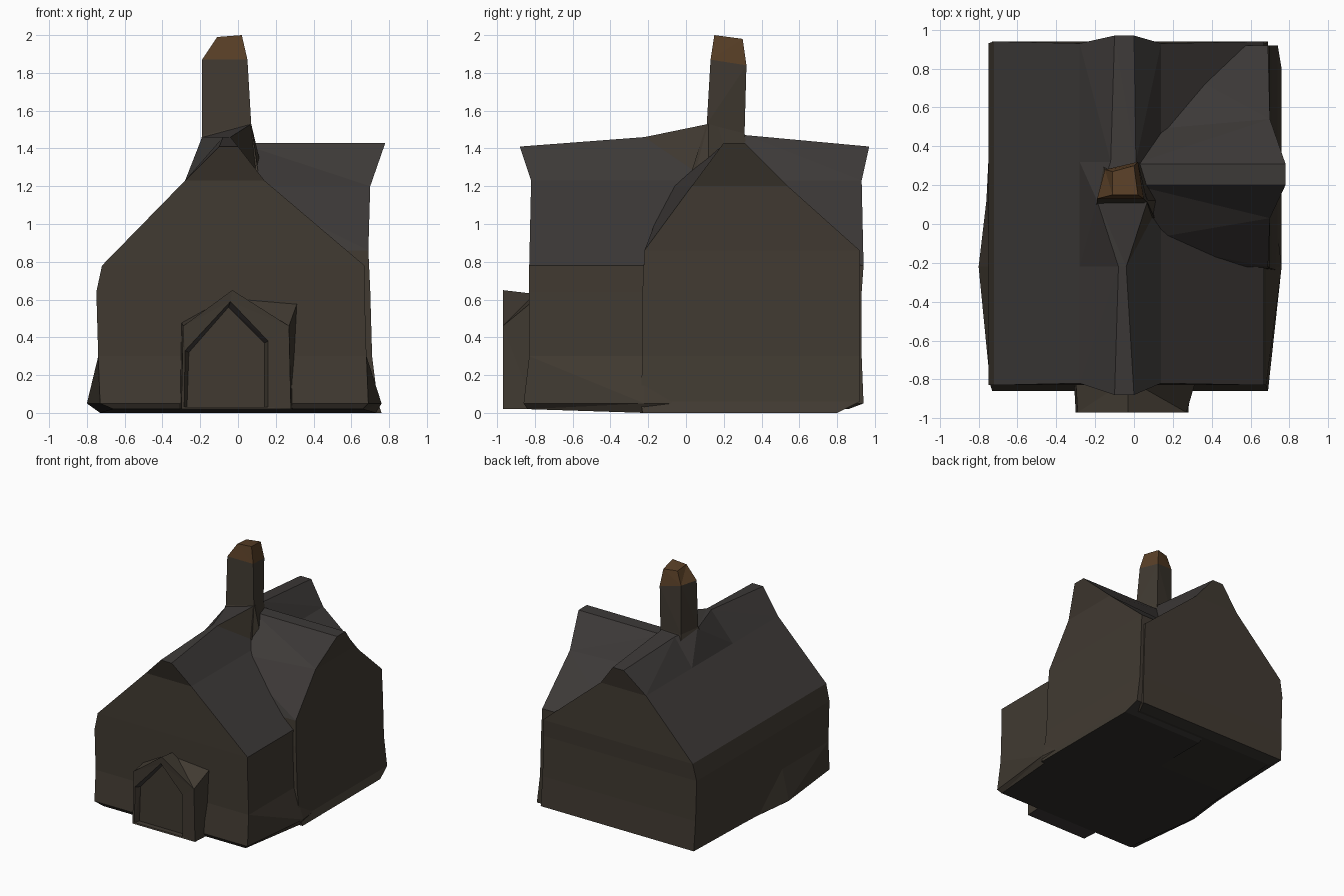
import bpy, bmesh

if "Cube" in bpy.data.objects:
    bpy.data.objects.remove(bpy.data.objects["Cube"])


def material(name, rgb):
    m = bpy.data.materials.new(name)
    m.diffuse_color = (*rgb, 1)
    m.use_nodes = True
    m.node_tree.nodes["Principled BSDF"].inputs["Base Color"].default_value = m.diffuse_color
    return m


WALL = material("wall", (0.052, 0.042, 0.031))
ROOF = material("roof", (0.046, 0.041, 0.039))
RUST = material("rust", (0.10, 0.05, 0.02))
BASE = material("underside", (0.03, 0.027, 0.024))


def loft(name, rings, pick, ladder=False):
    """Bridge rings of points; cap ends (ladder: ring = left side up, right side down)."""
    bm = bmesh.new()
    vs = [[bm.verts.new(p) for p in r] for r in rings]
    n = len(rings[0])
    for a, b in zip(vs, vs[1:]):
        for i in range(n):
            j = (i + 1) % n
            bm.faces.new((a[i], a[j], b[j], b[i]))
    for r in (vs[0], vs[-1]):
        if ladder:
            for i in range(n // 2 - 1):
                bm.faces.new((r[i], r[i + 1], r[n - 2 - i], r[n - 1 - i]))
        else:
            bm.faces.new(r)
    bmesh.ops.recalc_face_normals(bm, faces=bm.faces)
    bmesh.ops.triangulate(bm, faces=bm.faces)
    bm.normal_update()
    me = bpy.data.meshes.new(name)
    for m in (WALL, ROOF, RUST, BASE):
        me.materials.append(m)
    for f in bm.faces:
        f.material_index = pick(f)
    bm.to_mesh(me)
    bm.free()
    ob = bpy.data.objects.new(name, me)
    bpy.context.collection.objects.link(ob)
    return ob


def house_pick(f):
    if f.normal.z < -0.8:
        return 3
    return 1 if f.normal.z > 0.35 and f.calc_center_median().z > 0.6 else 0


# Main house: levels of (left x, right x, z, front y, back y)
levels = [(-0.66, 0.66, 0.02, -0.84, 0.86), (-0.73, 0.69, 0.05, -0.86, 0.94),
          (-0.74, 0.68, 0.30, -0.83, 0.93), (-0.75, 0.67, 0.64, -0.83, 0.93),
          (-0.72, 0.67, 0.78, -0.83, 0.94), (-0.28, 0.14, 1.23, -0.82, 0.93),
          (-0.10, 0.00, 1.41, -0.88, 0.97)]
# stations: y, bulge of the base, ridge (left x, left z, right x, right z)
end = (-0.10, 1.41, 0.00, 1.41)
stations = [("front", 0, end), (-0.22, 0.07, (-0.08, 1.46, -0.04, 1.46)),
            (0.12, 0.03, (-0.19, 1.46, 0.07, 1.53)),
            (0.32, 0.02, (-0.12, 1.45, 0.01, 1.47)), ("back", 0, end)]
rings = []
for y, bulge, (rxl, rzl, rxr, rzr) in stations:
    left, right = [], []
    for k, (xl, xr, z, yf, yb) in enumerate(levels):
        yy = yf if y == "front" else yb if y == "back" else y
        b = bulge if k < 2 else 0
        zl = zr = 0 if (k == 0 and bulge) else z
        if k == 6:
            xl, zl, xr, zr = rxl, rzl, rxr, rzr
        left.append((xl - b, yy, zl))
        right.append((xr + b, yy, zr))
    rings.append(left + right[::-1])
loft("house_body", rings, house_pick, ladder=True)

# Side wing with its own gable: levels of (front y, back y, z, outer x)
wing = [(-0.23, 0.80, 0.00, 0.76), (-0.24, 0.92, 0.06, 0.74),
        (-0.23, 0.92, 0.30, 0.71), (-0.23, 0.92, 0.65, 0.70),
        (-0.22, 0.92, 0.86, 0.69), (0.03, 0.54, 1.20, 0.70),
        (0.20, 0.31, 1.43, 0.78)]
rings = []
for inner in (True, False):
    # the roof flares a little where it meets the main ridge
    lev = [(a - 0.12, b - 0.06, z, 0.0) if z == 1.20 else (a, b, z, 0.0)
           for a, b, z, x in wing] if inner else wing
    rings.append([(x, a, z) for a, b, z, x in lev] +
                 [(x, b, z) for a, b, z, x in lev[::-1]])
loft("side_wing", rings, house_pick, ladder=True)

# Chimney: tapered four-sided shaft, slightly narrower at the back
shaft = [
    [(-0.24, 0.02, 1.25), (0.11, 0.02, 1.25), (0.06, 0.34, 1.25), (-0.18, 0.34, 1.25)],
    [(-0.19, 0.11, 1.47), (0.07, 0.11, 1.53), (0.02, 0.31, 1.48), (-0.15, 0.28, 1.46)],
    [(-0.19, 0.13, 1.87), (0.05, 0.13, 1.87), (0.02, 0.32, 1.84), (-0.15, 0.28, 1.87)],
    [(-0.11, 0.15, 1.99), (0.02, 0.15, 2.00), (0.00, 0.30, 1.98), (-0.11, 0.27, 1.98)]]
loft("chimney", shaft, lambda f: 2 if f.calc_center_median().z > 1.87 else 0)

# Pointed porch with recessed door panel: rings of (x, z) from wall out, then in
outer_back = [(-0.31, 0.02), (-0.30, 0.48), (-0.03, 0.63), (0.32, 0.60), (0.29, 0.02)]
outer_front = [(-0.30, 0.02), (-0.29, 0.46), (-0.03, 0.65), (0.27, 0.46), (0.28, 0.02)]
inner = [(-0.285, 0.03), (-0.28, 0.33), (-0.04, 0.59), (0.16, 0.38), (0.16, 0.03)]
door = [(-0.27, 0.03), (-0.26, 0.32), (-0.05, 0.56), (0.14, 0.37), (0.14, 0.03)]
loft("porch", [[(x, y, z) for x, z in prof] for prof, y in
               ((outer_back, -0.80), (outer_front, -0.97), (inner, -0.965), (door, -0.92))],
     lambda f: 1 if f.normal.z < -0.3 else 0)
